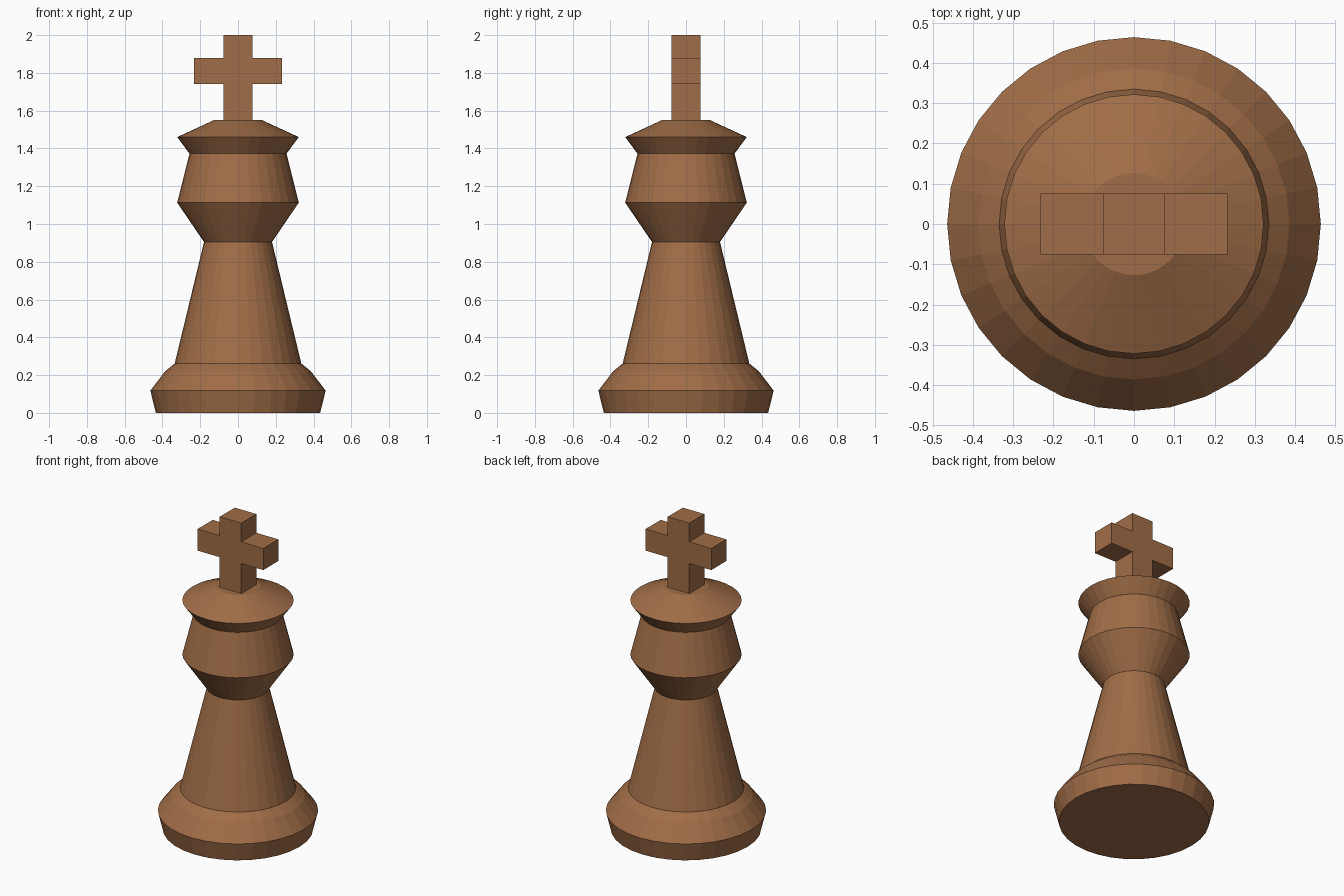
import bpy
import bmesh
import math

if "Cube" in bpy.data.objects:
    bpy.data.objects.remove(bpy.data.objects["Cube"])

SIDES = 32

wood = bpy.data.materials.new("brown_wood")
wood.diffuse_color = (0.352, 0.153, 0.063, 1.0)
wood.use_nodes = True
wood.node_tree.nodes["Principled BSDF"].inputs["Base Color"].default_value = wood.diffuse_color


def finish(name, bm):
    bmesh.ops.recalc_face_normals(bm, faces=bm.faces)
    mesh = bpy.data.meshes.new(name)
    bm.to_mesh(mesh)
    bm.free()
    mesh.materials.append(wood)
    obj = bpy.data.objects.new(name, mesh)
    bpy.context.collection.objects.link(obj)
    return obj


def turned(name, profile):
    """Flat-faced solid of revolution from (radius, height) pairs, capped."""
    bm = bmesh.new()
    rings = []
    for r, z in profile:
        rings.append([bm.verts.new((r * math.cos(a), r * math.sin(a), z))
                      for a in (2 * math.pi * i / SIDES for i in range(SIDES))])
    for low, high in zip(rings, rings[1:]):
        for i in range(SIDES):
            j = (i + 1) % SIDES
            bm.faces.new((low[i], low[j], high[j], high[i]))
    bm.faces.new(rings[0][::-1])
    bm.faces.new(rings[-1])
    return finish(name, bm)


# Turned body: foot, tapering shaft, flared collar and domed cap
turned("turned_body", [
    (0.435, 0.0), (0.464, 0.118), (0.386, 0.22), (0.335, 0.262),   # foot
    (0.18, 0.905),                                                # shaft
    (0.322, 1.113), (0.257, 1.373),                               # collar
    (0.322, 1.46), (0.127, 1.55),                                 # cap
])

# Cross on top: plus-shaped outline extruded front to back
W, ARM, D = 0.076, 0.232, 0.076
Z0, Z1, Z2, Z3 = 1.55, 1.742, 1.88, 2.0
half = [(W, Z0), (W, Z1), (ARM, Z1), (ARM, Z2), (W, Z2), (W, Z3)]
outline = half + [(-x, z) for x, z in reversed(half)]
bm = bmesh.new()
face = bm.faces.new([bm.verts.new((x, -D, z)) for x, z in outline])
ext = bmesh.ops.extrude_face_region(bm, geom=[face])
bmesh.ops.translate(bm, vec=(0, 2 * D, 0),
                    verts=[v for v in ext["geom"] if isinstance(v, bmesh.types.BMVert)])
# keep the front cap if the extrusion removed it
if not any(all(v.co.y < 0 for v in f.verts) for f in bm.faces):
    bm.faces.new([v for x, z in outline for v in bm.verts
                  if v.co.y < 0 and abs(v.co.x - x) < 1e-5 and abs(v.co.z - z) < 1e-5])
finish("top_cross", bm)
